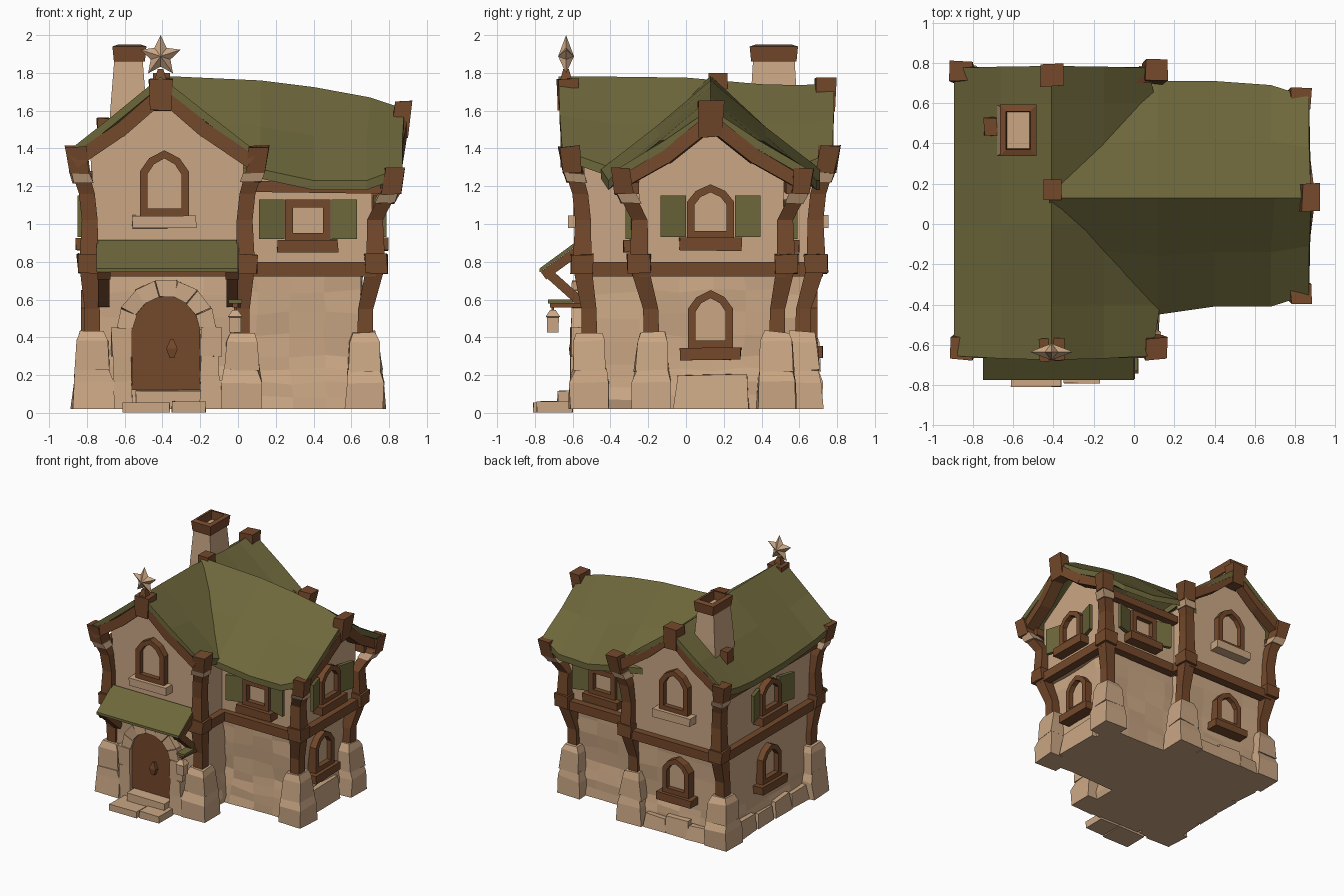
import bpy, bmesh, math, random
from mathutils import Vector, Matrix

if "Cube" in bpy.data.objects:
    bpy.data.objects.remove(bpy.data.objects["Cube"])
random.seed(4)

def material(name, col):
    m = bpy.data.materials.new(name)
    m.diffuse_color = (*col, 1)
    m.use_nodes = True
    m.node_tree.nodes["Principled BSDF"].inputs["Base Color"].default_value = m.diffuse_color
    return m

TAN = material("sandy_stone", (0.60, 0.39, 0.235))
WOOD = material("brown_timber", (0.175, 0.066, 0.024))
GREEN = material("olive_roof", (0.155, 0.137, 0.044))
I4 = Matrix.Identity(4)

def loft(name, rings, mat, closed=False, M=I4, jitter=0, cuts=0):
    """Skin a list of equal-length rings; cap the ends unless closed."""
    bm = bmesh.new()
    R = [[bm.verts.new(M @ Vector(p)) for p in r] for r in rings]
    n = len(R[0])
    for k in range(len(R) if closed else len(R) - 1):
        a, b = R[k], R[(k + 1) % len(R)]
        for i in range(n):
            bm.faces.new((a[i], a[(i + 1) % n], b[(i + 1) % n], b[i]))
    if not closed:
        bm.faces.new(R[0])
        bm.faces.new(R[-1])
    if cuts:
        bmesh.ops.subdivide_edges(bm, edges=bm.edges[:], cuts=cuts, use_grid_fill=True)
    if jitter:
        for v in bm.verts:
            dz = jitter if v.co.z > 0.05 else 0
            v.co += Vector((random.uniform(-jitter, jitter), random.uniform(-jitter, jitter), random.uniform(-dz, dz)))
    bmesh.ops.recalc_face_normals(bm, faces=bm.faces[:])
    me = bpy.data.meshes.new(name)
    bm.to_mesh(me)
    bm.free()
    me.materials.append(mat)
    ob = bpy.data.objects.new(name, me)
    bpy.context.collection.objects.link(ob)
    return ob

def stack(name, secs, mat, **kw):
    """Rectangular sections (x, y, z, half x, half y) stacked upward."""
    return loft(name, [[(x - a, y - b, z), (x + a, y - b, z), (x + a, y + b, z), (x - a, y + b, z)]
                       for x, y, z, a, b in secs], mat, **kw)

def box(name, x0, x1, y0, y1, z0, z1, mat, **kw):
    x, y, a, b = (x0 + x1) / 2, (y0 + y1) / 2, (x1 - x0) / 2, (y1 - y0) / 2
    return stack(name, [(x, y, z0, a, b), (x, y, z1, a, b)], mat, **kw)

def beam(name, p, q, w, h, mat=WOOD):
    p, q = Vector(p), Vector(q)
    d = (q - p).normalized()
    s = d.cross(Vector((0, 0, 1))).normalized()
    u = s.cross(d)
    loft(name, [[c + s * w / 2 * i + u * h / 2 * j for i, j in ((-1, -1), (1, -1), (1, 1), (-1, 1))]
                for c in (p, q)], mat)

# ---- walls: battered lower storeys, gabled upper storeys
stack("lower_wall_main", [(-.38, .04, .02, .42, .61), (-.38, .04, .25, .4, .585), (-.38, .05, .76, .385, .585)],
      TAN, jitter=.012, cuts=3)
stack("lower_wall_wing", [(.28, .14, .02, .39, .36), (.28, .14, .3, .36, .33), (.28, .14, .76, .37, .35)],
      TAN, jitter=.012, cuts=3)
loft("upper_wall_main", [[(-.77, y, .74), (.02, y, .74), (.03, y, 1.31), (-.4, y, 1.69), (-.78, y, 1.36)]
                         for y in (-.54, .67)], TAN)
loft("upper_wall_wing", [[(x, -.24, .74), (x, .51, .74), (x, .52, 1.28), (x, .13, 1.53), (x, -.25, 1.28)]
                         for x in (-.1, .71)], TAN)

# ---- roofs: chevron sections with sagging eaves
def roof(name, rings, t=.05):
    loft(name, [[Vector(p) for p in r] + [Vector(p) - Vector((0, 0, t)) for p in reversed(r)] for r in rings], GREEN)

roof("main_roof", [[(-.895, y - i, el), (-.66, y - i / 3, el * .45 + m), (-.41, y, r),
                    (-.15, y - i / 3, er * .45 + m), (xr, y - i, er)]
     for y, i, el, er, m, r, xr in
     ((-.675, -.02, 1.39, 1.39, .95, 1.78, .09), (-.4, 0, 1.35, 1.3, .95, 1.78, .13), (0, 0, 1.32, 1.27, .96, 1.775, .13),
      (.4, 0, 1.32, 1.28, .95, 1.74, .13), (.6, 0, 1.34, 1.31, .94, 1.735, .11), (.785, .01, 1.38, 1.38, .93, 1.745, .07))])
roof("wing_roof", [[(x, y0, e), (x, (y0 + .13) / 2, (e + r) / 2 - .01), (x + d, .13, r),
                    (x, (y1 + .13) / 2, (e + r) / 2 - .01), (x, y1, e)]
     for x, d, y0, y1, e, r in ((-.42, 0, -.35, .6, 1.33, 1.785), (.12, 0, -.45, .71, 1.29, 1.76),
                                (.4, 0, -.41, .71, 1.23, 1.725), (.68, .02, -.41, .69, 1.23, 1.67),
                                (.87, .01, -.35, .63, 1.3, 1.61))])
box("ridge_junction_block", -.45, -.36, .12, .22, 1.68, 1.8, WOOD)

# ---- corner posts with stone bases, joints, collars and cap blocks
def corner(x, y, sx, sy, lx, ly, top, out, size):
    def at(z, o, a):
        return (x + sx * o, y + sy * o, z, a, a)
    def low(z, k, a):
        return (x + sx * lx * k, y + sy * ly * k, z, a, a)
    stack("corner_post", [low(.3, 1, .042), low(.55, .9, .04), at(.78, 0, .05), at(1.02, -.005, .042),
                          at(top - .17, .01, .042), at(top - .02, out, .045)], WOOD)
    stack("floor_joint", [at(.74, 0, .06), at(.84, 0, .062)], WOOD, jitter=.006)
    stack("post_collar", [at(top - .11, out * .5, .053), at(top - .06, out * .8, .053)], TAN, jitter=.006)
    stack("post_cap", [at(top - .06, out * .9, .05), at(top + .08, out + .015, .053)], WOOD, jitter=.008)
    stack("base_stone", [low(.02, 1, size), low(.16, 1, size * .96), low(.23, 1, size * .8)], TAN, jitter=.01)
    stack("upper_stone", [low(.22, 1, size * .85), low(.38, 1, size * .76), low(.43, 1, size * .58)], TAN, jitter=.01)

for sx, cx in ((-1, -.79), (1, .04)):
    for sy, cy, ly in ((-1, -.55, -.04), (1, .69, -.075)):
        corner(cx, cy, sx, sy, -.02, ly, 1.33, .055, .108)
for sy, cy in ((-1, -.25), (1, .53)):
    corner(.73, cy, 1, sy, -.06, -.05 - .02 * (sy < 0), 1.22, .085, .105)

# ---- foundation stones between corners
for i, t in enumerate((-.3, -.08, .14, .36, .52)):
    stack("side_stone", [(-.785, t, .02, .055, .105), (-.775, t, .13 + .03 * (i % 2), .045, .095)], TAN, jitter=.01)
for i, t in enumerate((-.6, -.4, -.2)):
    stack("back_stone", [(t, .645, .02, .105, .06), (t, .635, .13 + .03 * (i % 2), .095, .05)], TAN, jitter=.01)
stack("wing_side_stone", [(.65, .14, .02, .06, .2), (.64, .14, .2, .04, .18)], TAN, jitter=.01)

# ---- floor beams round the plan, eave beams
plan = [(-.79, -.55), (.04, -.55), (.04, -.25), (.73, -.25), (.73, .53), (.04, .53), (.04, .69), (-.79, .69)]
for p, q in zip(plan, plan[1:] + plan[:1]):
    beam("floor_beam", (*p, .76), (*q, .76), .07, .075)
beam("eave_beam", (.04, -.27, 1.2), (.78, -.28, 1.19), .06, .06)
beam("eave_beam", (.04, .55, 1.2), (.78, .56, 1.19), .06, .06)
beam("eave_beam", (-.8, -.55, 1.25), (-.8, .69, 1.25), .06, .06)

# ---- gable rafters (two straight parts with a slight bend) and apex blocks
for y in (-.625, .74):
    for s in (-1, 1):
        beam("main_rafter", (-.4 + s * .47, y, 1.33), (-.4 + s * .22, y, 1.5), .08, .075)
        beam("main_rafter", (-.4 + s * .23, y, 1.49), (-.4, y, 1.69), .08, .075)
    stack("main_apex_block", [(-.41, y - .005, 1.6, .055, .05), (-.41, y, 1.77, .06, .055)], WOOD, jitter=.006)
for s in (-1, 1):
    beam("wing_rafter", (.8, .13 + s * .48, 1.22), (.82, .13 + s * .23, 1.36), .1, .075)
    beam("wing_rafter", (.82, .13 + s * .24, 1.35), (.85, .13, 1.54), .1, .075)
stack("wing_apex_block", [(.85, .13, 1.46, .045, .065), (.88, .13, 1.65, .045, .07)], WOOD, jitter=.006)

# ---- windows: built facing -y, then turned to their wall
def window(x, y, z, turn, w, h, peak, sill, shutters=False):
    M = Matrix.Translation((x, y, z)) @ Matrix.Rotation(math.radians(turn), 4, 'Z')
    a, s = w / 2, h * (.68 if peak else 1)
    out = [(-a, 0), (a, 0), (a, s)] + ([(a * .62, h * .88), (0, h), (-a * .62, h * .88)] if peak else []) + [(-a, s)]
    inn = [(u * (1 - .08 / w), h / 2 + (v - h / 2) * (1 - .085 / h)) for u, v in out]
    loft("window_frame", [[(u, -.055, v), (p, -.055, q), (p, .02, q), (u, .02, v)]
                          for (u, v), (p, q) in zip(out, inn)], WOOD, closed=True, M=M)
    loft("window_pane", [[(p, yy, q) for p, q in inn] for yy in (-.015, .01)], TAN, M=M)
    box("window_sill", -a - .04, a + .04, -.085, .02, -.06, .005, sill, M=M, jitter=.004)
    if shutters:
        for s in (-1, 1):
            e = sorted((s * (a + .005), s * (a + .14)))
            lo, hi = (-.035, -.075) if s > 0 else (-.075, -.035)
            loft("shutter", [[(e[0], lo, v), (e[1], hi, v), (e[1], hi + .03, v), (e[0], lo + .03, v)]
                             for v in (.01, min(h, .23))], GREEN, M=M)

window(-.39, -.54, 1.04, 0, .26, .35, True, TAN)
window(-.39, .67, 1.04, 180, .26, .35, True, TAN)
window(-.39, .64, .35, 180, .24, .3, True, WOOD)
window(.37, -.245, .91, 0, .24, .22, False, WOOD, True)
window(.37, .515, .91, 180, .24, .22, False, WOOD, True)
window(.71, .13, .92, 90, .25, .29, True, WOOD, True)
window(.65, .13, .34, 90, .24, .31, True, WOOD)
window(-.775, .06, .92, -90, .25, .27, True, WOOD, True)
window(-.775, .06, .35, -90, .24, .3, True, WOOD)

# ---- arched door, stone surround, handle and steps
DX, DZ, DR = -.38, .44, .18
def arc(r, t):
    return DX + r * math.cos(t), DZ + r * math.sin(t)
outline = [(DX - DR, .12), (DX + DR, .12)] + [arc(DR, math.pi * i / 8) for i in range(9)]
loft("door", [[(u, y, v) for u, v in outline] for y in (-.585, -.53)], WOOD)
for i in range(7):
    t0, t1 = math.pi * i / 7, math.pi * (i + 1) / 7
    quad = [arc(.177, t0), arc(.265, t0), arc(.265, t1), arc(.177, t1)]
    loft("arch_stone", [[(u, y, v) for u, v in quad] for y in (-.605, -.52)], TAN, jitter=.005)
for s in (-1, 1):
    for z0, z1, w in ((.02, .17, .13), (.17, .3, .1), (.3, .45, .11)):
        e = sorted((DX + s * .18, DX + s * (.18 + w)))
        box("jamb_stone", *e, -.61, -.52, z0, z1, TAN, jitter=.006)
stack("door_handle", [(-.35, -.595, .29, .012, .018), (-.35, -.6, .34, .03, .02), (-.35, -.595, .39, .008, .015)], WOOD)
box("upper_step", -.54, -.2, -.68, -.53, .02, .12, TAN, jitter=.006)
box("lower_step", -.61, -.36, -.81, -.6, .003, .055, TAN, jitter=.003)
box("lower_step", -.35, -.17, -.79, -.6, .003, .06, TAN, jitter=.003)

# ---- awning with braces
loft("awning", [[(x, -.775, .765), (x, -.775, .745), (x, -.57, .893), (x, -.57, .915)] for x in (-.75, .0)], GREEN)
for x in (-.71, -.03):
    beam("awning_brace", (x, -.55, .58), (x, -.74, .75), .06, .05)
    beam("awning_arm", (x, -.55, .875), (x, -.755, .727), .07, .05)

# ---- hanging lantern
beam("lantern_bracket", (0, -.55, .57), (-.015, -.72, .57), .03, .025)
box("lantern_hood", -.05, .02, -.73, -.6, .58, .6, GREEN)
stack("lantern_hook", [(-.015, -.705, .53, .006, .006), (-.015, -.705, .58, .006, .006)], WOOD)
stack("lantern", [(-.015, -.705, .425, .03, .03), (-.015, -.705, .505, .032, .032), (-.015, -.705, .51, .038, .038),
                  (-.015, -.705, .545, .015, .015)], TAN)

# ---- chimney with hollow cap, small roof peg
stack("chimney", [(-.58, .465, 1.4, .11, .13), (-.58, .465, 1.62, .095, .125), (-.58, .465, 1.87, .075, .11)], TAN)
cap = [(-1, -1), (1, -1), (1, 1), (-1, 1)]
loft("chimney_cap", [[(-.575 + i * a, .465 + j * b, z) for a, b, z in
                      ((.082, .12, 1.86), (.09, .128, 1.94), (.06, .095, 1.95), (.055, .09, 1.86))]
                     for i, j in cap], WOOD, closed=True)
box("chimney_flue", -.64, -.51, .37, .56, 1.85, 1.88, TAN)
box("roof_peg", -.745, -.68, .44, .53, 1.44, 1.56, WOOD, jitter=.006)

# ---- star finial
stack("star_stem", [(-.41, -.635, 1.75, .035, .035), (-.41, -.635, 1.82, .015, .015)], WOOD)
ring = [(-.41 + r * math.sin(i * math.pi / 5), -.635, 1.888 + r * math.cos(i * math.pi / 5))
        for i, r in enumerate([.112, .055] * 5)]
loft("star", [[(-.41, -.635 + s * .042, 1.888) if s else p for p in ring] for s in (-1, 0, 1)], TAN)
